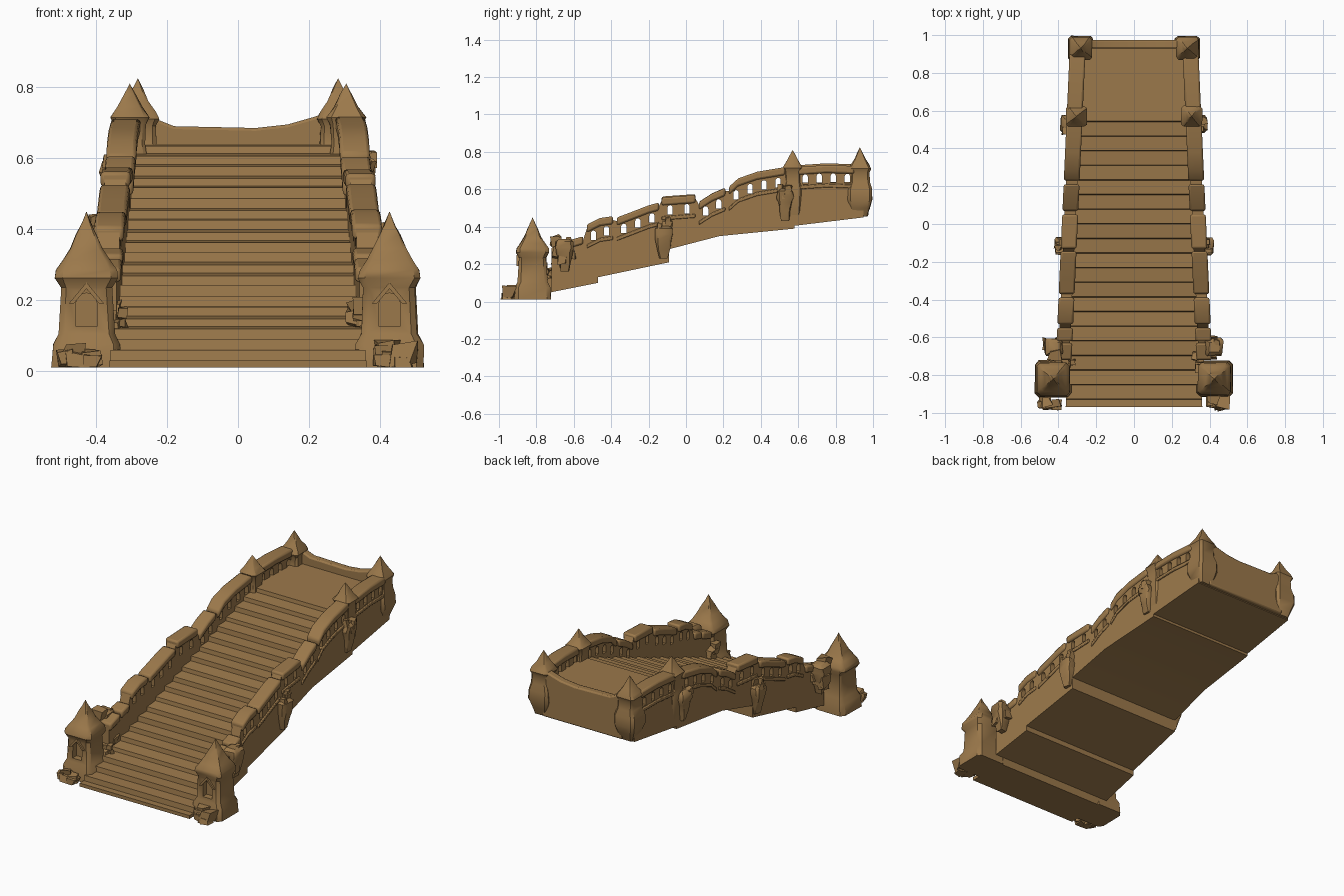
import bpy, bmesh, math, random
from mathutils import Vector

random.seed(4)
cube = bpy.data.objects.get("Cube")
if cube:
    bpy.data.objects.remove(cube, do_unlink=True)

stone = bpy.data.materials.new("brown_stone")
stone.use_nodes = True
COLOUR = (0.33, 0.19, 0.07, 1)
stone.diffuse_color = COLOUR
bsdf = stone.node_tree.nodes["Principled BSDF"]
bsdf.inputs["Base Color"].default_value = COLOUR
bsdf.inputs["Roughness"].default_value = 0.9
made = []


def finish(name, bm, bevel=0):
    bmesh.ops.recalc_face_normals(bm, faces=bm.faces)
    mesh = bpy.data.meshes.new(name)
    bm.to_mesh(mesh)
    bm.free()
    mesh.materials.append(stone)
    ob = bpy.data.objects.new(name, mesh)
    bpy.context.collection.objects.link(ob)
    if bevel:
        mod = ob.modifiers.new("worn_edges", "BEVEL")
        mod.width, mod.segments = bevel, 2
    made.append(ob)
    return ob


def add_prism(bm, outline, place):
    """Join two copies of a 2D outline, placed by place(u, v, end)."""
    ends = [[bm.verts.new(place(u, v, e)) for u, v in outline] for e in (0, 1)]
    for ring in ends:
        bm.faces.new(ring)
    for i in range(len(outline)):
        j = (i + 1) % len(outline)
        bm.faces.new((ends[0][i], ends[0][j], ends[1][j], ends[1][i]))


def prism(name, outline, place, bevel=0):
    bm = bmesh.new()
    add_prism(bm, outline, place)
    return finish(name, bm, bevel)


def arch(cx, base, width, height):
    r = width / 2
    curve = [(cx + r * math.cos(a), base + height - r + r * math.sin(a))
             for a in (math.pi * k / 6 for k in range(7))]
    return [(cx - r, base), (cx + r, base)] + curve


def cut(ob, cutter_bm):
    cutter = finish("cutter", cutter_bm)
    cutter.hide_render = True
    made.remove(cutter)
    mod = ob.modifiers.new("openings", "BOOLEAN")
    mod.operation, mod.solver, mod.object = "DIFFERENCE", "EXACT", cutter
    bpy.context.view_layer.update()
    result = bpy.data.meshes.new_from_object(
        ob.evaluated_get(bpy.context.evaluated_depsgraph_get()))
    ob.modifiers.clear()
    ob.data = result
    bpy.data.objects.remove(cutter, do_unlink=True)


def tower(name, cx, cy, rings, jitter=0.0):
    """Chamfered square rings (half width, height), stacked; zero closes to a tip."""
    bm = bmesh.new()
    loops = []
    for r, z in rings:
        if r == 0:
            loops.append([bm.verts.new((cx, cy, z))])
            continue
        c = r * 0.78
        corners = [(r, -c), (r, c), (c, r), (-c, r), (-r, c), (-r, -c), (-c, -r), (c, -r)]
        loops.append([bm.verts.new((cx + x + random.uniform(-jitter, jitter),
                                    cy + y + random.uniform(-jitter, jitter), z))
                      for x, y in corners])
    for lo, hi in zip(loops, loops[1:]):
        for i in range(8):
            j = (i + 1) % 8
            if len(hi) == 1:
                bm.faces.new((lo[i], lo[j], hi[0]))
            else:
                bm.faces.new((lo[i], lo[j], hi[j], hi[i]))
    bm.faces.new(loops[0])
    if len(loops[-1]) > 1:
        bm.faces.new(loops[-1])
    return finish(name, bm)


def rubble(name, centre, spread, size, count):
    bm = bmesh.new()
    for _ in range(count):
        at = Vector([c + random.uniform(-d, d) for c, d in zip(centre, spread)])
        s = size * random.uniform(0.7, 1.2)
        for v in bmesh.ops.create_cube(bm, size=s)["verts"]:
            v.co = v.co + at + Vector([random.uniform(-s, s) * 0.25 for _ in range(3)])
            v.co.z = max(v.co.z, 0.01)
    finish(name, bm)


def half_width(y):
    return 0.31 - 0.045 * y


# Stepped underside, shared by the stair and the side walls
UNDER = [(-.72, .05), (-.47, .10), (-.47, .13), (-.09, .21), (-.09, .28),
         (.18, .35), (.58, .39), (.58, .405), (.95, .45)]

# Staircase with landing
STEPS, RUN, RISE = 20, 0.0774, 0.0305
profile = [(-.97, .01), (-.97, .03)]
for i in range(STEPS):
    y, z = -0.93 + i * RUN, 0.03 + i * RISE
    profile += [(y, z + random.uniform(-.002, .004)), (y + .004, z + RISE - random.uniform(0, .006))]
profile += [(.95, .64)] + UNDER[::-1] + [(-.73, .01)]
prism("staircase", profile, lambda u, v, e: ((2 * e - 1) * (half_width(u) + .008), u, v))

# Sagging back parapet
sag = [(-.27, .73), (-.23, .71), (-.18, .69), (.05, .685), (.14, .695), (.21, .715), (.27, .735),
       (.29, .58), (.26, .455), (-.26, .455), (-.29, .58)]
prism("back_parapet", sag, lambda u, v, e: (u, .93 + .045 * e, v), .008)

# Coping runs along the side walls: (y, top height)
COPINGS = [
    [(-.72, .29), (-.63, .32)],
    [(-.62, .33), (-.55, .35)],
    [(-.53, .41), (-.46, .445), (-.39, .455)],
    [(-.37, .45), (-.29, .48), (-.2, .515), (-.145, .53)],
    [(-.13, .56), (.05, .573)],
    [(.07, .535), (.14, .58), (.21, .61)],
    [(.23, .61), (.28, .655), (.38, .69), (.53, .715)],
    [(.6, .725), (.75, .735), (.9, .73)],
]
WINDOWS = [2, 3, 2, 2, 4, 4]  # openings under each run from the third on


def top_at(run, y):
    for (y0, z0), (y1, z1) in zip(run, run[1:]):
        if y <= y1:
            return z0 + (z1 - z0) * (y - y0) / (y1 - y0)
    return run[-1][1]


for side, label in ((1, "left"), (-1, "right")):
    def across(inner, outer):
        return lambda u, v, e: (side * (half_width(u) + (outer if e else inner)), u, v)

    # Side wall with arched openings
    crest = [(y, z - .02) for run in COPINGS for y, z in run] + [(.95, .70)]
    wall = prism(label + "_wall", UNDER + crest[::-1], across(0, .06))
    holes = bmesh.new()
    for run, count in zip(COPINGS[2:], WINDOWS):
        start, length = run[0][0], run[-1][0] - run[0][0]
        for k in range(count):
            y = start + length * (k + .5) / count
            add_prism(holes, arch(y, top_at(run, y) - .098, .028, .05), across(-.05, .12))
    cut(wall, holes)

    # Coping stones and the ledge below the openings
    for n, run in enumerate(COPINGS):
        lift = random.uniform(-.006, .006)
        line = [(y, z + lift) for y, z in run]
        low = [(y, z - .042) for y, z in line[::-1]]
        prism(f"{label}_coping_{n + 1}", line + low, across(-.012, .072), .01)
        if n > 1:
            ledge = [(y, z - .105) for y, z in run] + [(y, z - .125) for y, z in run[::-1]]
            prism(f"{label}_ledge_{n + 1}", ledge, across(.03, .068), .004)

    # Front tower with an arched niche and hood
    gate = tower(label + "_front_tower", side * .427, -.82, [
        (.098, .01), (.095, .075), (.079, .105), (.073, .235), (.088, .262),
        (.085, .285), (.066, .312), (.046, .345), (.029, .385), (.012, .42), (0, .45)], .002)
    niche = bmesh.new()
    add_prism(niche, arch(side * .427, .125, .06, .095), lambda u, v, e: (u, -.93 + .07 * e, v))
    cut(gate, niche)
    hood = [(side * .427 + dx, z) for dx, z in
            ((-.05, .19), (-.036, .19), (0, .232), (.036, .19), (.05, .19), (0, .25))]
    prism(label + "_niche_hood", hood, lambda u, v, e: (u, -.905 + .03 * e, v))

    # Middle and back towers
    tower(label + "_middle_tower", side * .305, .57, [
        (.03, .41), (.042, .48), (.05, .6), (.042, .64), (.045, .695),
        (.055, .715), (.034, .745), (.016, .78), (0, .81)], .002)
    tower(label + "_back_tower", side * .282, .93, [
        (.036, .455), (.052, .5), (.066, .545), (.064, .6), (.052, .64), (.05, .69),
        (.06, .71), (.05, .73), (.03, .76), (.014, .795), (0, .825)], .002)

    # Corbelled buttresses on the outer face
    for n, (x, y, z, r) in enumerate(((.425, -.65, .16, .04), (.375, -.12, .23, .04), (.345, .53, .43, .036))):
        tower(f"{label}_buttress_{n + 1}", side * x, y, [
            (r * .5, z), (r * .75, z + .05), (r, z + .1), (r * 1.15, z + .13),
            (r * 1.1, z + .16), (r * .7, z + .175)], .006)

    # Broken masonry
    rubble(label + "_front_rubble", (side * .45, -.945, .035), (.04, .02, .015), .05, 6)
    rubble(label + "_stair_rubble", (side * .345, -.72, .15), (.02, .07, .035), .035, 9)
    rubble(label + "_wall_rubble", (side * .42, -.66, .27), (.035, .05, .05), .05, 8)
    rubble(label + "_buttress_rubble", (side * .385, -.12, .4), (.02, .03, .03), .04, 5)
    rubble(label + "_upper_rubble", (side * .36, .52, .59), (.015, .03, .02), .035, 4)

# Soft shading with crisp corners
bpy.ops.object.select_all(action="DESELECT")
for ob in made:
    ob.select_set(True)
bpy.context.view_layer.objects.active = made[0]
bpy.ops.object.shade_smooth_by_angle(angle=math.radians(38))
